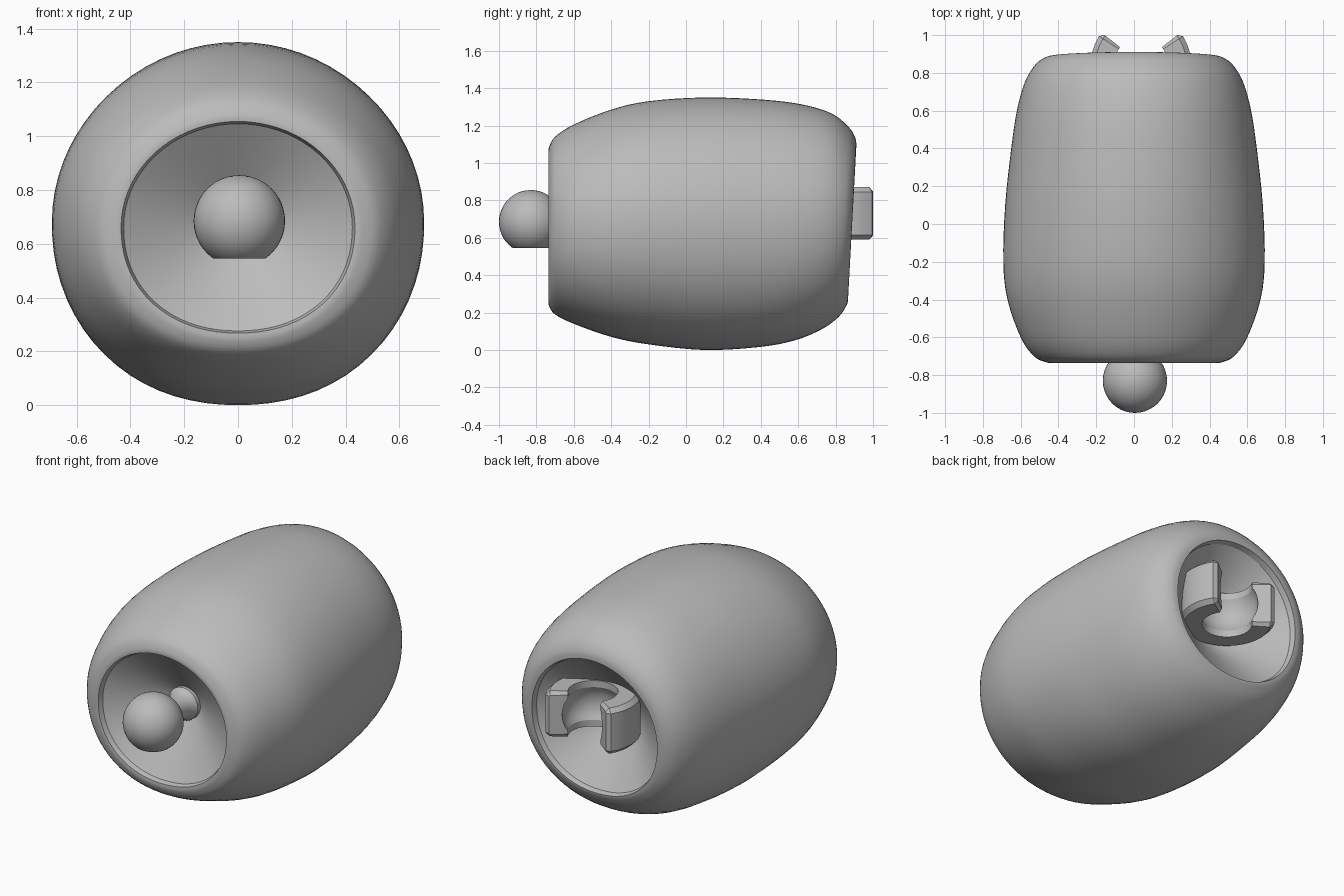
import bpy, bmesh, math
from mathutils import Matrix, Vector

if "Cube" in bpy.data.objects:
    bpy.data.objects.remove(bpy.data.objects["Cube"], do_unlink=True)

grey = bpy.data.materials.new("plain_grey")
grey.use_nodes = True
COLOUR = (0.5, 0.5, 0.5, 1)
grey.diffuse_color = COLOUR
grey.node_tree.nodes["Principled BSDF"].inputs["Base Color"].default_value = COLOUR


def finish(bm, name, angle=35):
    bmesh.ops.recalc_face_normals(bm, faces=bm.faces)
    mesh = bpy.data.meshes.new(name)
    bm.to_mesh(mesh)
    bm.free()
    mesh.materials.append(grey)
    obj = bpy.data.objects.new(name, mesh)
    bpy.context.collection.objects.link(obj)
    bpy.ops.object.select_all(action="DESELECT")
    obj.select_set(True)
    bpy.context.view_layer.objects.active = obj
    bpy.ops.object.shade_smooth_by_angle(angle=math.radians(angle))
    return obj


def loft(bm, rings):
    """Join consecutive closed rings of points with quads and cap both ends."""
    rows = [[bm.verts.new(p) for p in ring] for ring in rings]
    n = len(rows[0])
    for a, b in zip(rows, rows[1:]):
        for i in range(n):
            j = (i + 1) % n
            bm.faces.new((a[i], a[j], b[j], b[i]))
    bm.faces.new(rows[0])
    bm.faces.new(rows[-1])


def smooth_path(points, steps=4):
    """Pass a smooth curve through the given section values."""
    pts = [Vector(p) for p in points]
    pts = [pts[0]] + pts + [pts[-1]]
    result = []
    for a, b, c, d in zip(pts, pts[1:], pts[2:], pts[3:]):
        for s in range(steps):
            t = s / steps
            result.append(b + (c - a) * (t / 2) + (2 * a - 5 * b + 4 * c - d) * (t * t / 2)
                          + (3 * b - a - 3 * c + d) * (t ** 3 / 2))
    return result + [pts[-1]]


def oval(y, half_width, low, high, n=72):
    """Upright oval, fuller below; the back end leans with height."""
    mid, half = (low + high) / 2, (high - low) / 2
    lean = 0.055 * max(0, y) / 0.9
    points = []
    for i in range(n):
        c, s = math.cos(2 * math.pi * i / n), math.sin(2 * math.pi * i / n)
        power = 2.0 if s > 0 else 2.15
        full = (abs(c) ** power + abs(s) ** power) ** (-1 / power)
        z = mid + half * s * full
        points.append((half_width * c * full, y + lean * (z - 0.67), z))
    return points


# Barrel body, rim to rim: y, half width, bottom, top
sections = [
    (-0.735, 0.435, 0.268, 1.055),
    (-0.732, 0.465, 0.235, 1.085),
    (-0.70, 0.53, 0.19, 1.14),
    (-0.60, 0.60, 0.14, 1.205),
    (-0.40, 0.67, 0.07, 1.285),
    (-0.20, 0.692, 0.03, 1.33),
    (0.10, 0.682, 0.0, 1.35),
    (0.40, 0.65, 0.015, 1.338),
    (0.60, 0.62, 0.05, 1.312),
    (0.75, 0.578, 0.11, 1.265),
    (0.84, 0.525, 0.175, 1.195),
    (0.88, 0.47, 0.235, 1.135),
    (0.888, 0.425, 0.26, 1.09),
]
# Recess at each end: a short wall behind the rim, then a cone
front_recess = [(-0.47, 0.03, 0.655, 0.715), (-0.705, 0.425, 0.276, 1.046)]
back_recess = [(0.855, 0.416, 0.269, 1.081), (0.56, 0.03, 0.655, 0.715)]
bm = bmesh.new()
loft(bm, [oval(*s) for s in front_recess + smooth_path(sections) + back_recess])
finish(bm, "body", 25)

# Ball with a flat underside
bm = bmesh.new()
bmesh.ops.create_uvsphere(bm, u_segments=40, v_segments=24, radius=0.17,
                          matrix=Matrix.Translation((0.005, -0.83, 0.685)))
bmesh.ops.bisect_plane(bm, geom=bm.verts[:] + bm.edges[:] + bm.faces[:],
                       plane_co=(0, 0, 0.545), plane_no=(0, 0, -1), clear_outer=True)
bmesh.ops.holes_fill(bm, edges=[e for e in bm.edges if e.is_boundary])
finish(bm, "ball")

# Stem carrying the ball, flared where it meets the recess
bm = bmesh.new()
stem = [(-0.72, 0.08), (-0.66, 0.075), (-0.60, 0.075), (-0.56, 0.085), (-0.54, 0.1), (-0.46, 0.1)]
rings = []
for y, r in stem:
    rings.append([(0.005 + r * math.cos(a * math.pi / 12), y, 0.685 + r * math.sin(a * math.pi / 12))
                  for a in range(24)])
loft(bm, rings)
finish(bm, "ball_stem")

# Open clip with chamfered edges and a hollow round seat: radius, height
bm = bmesh.new()
profile = [(0.14, 0.14), (0.24, 0.14), (0.265, 0.115), (0.265, -0.115), (0.24, -0.14), (0.14, -0.14)]
for i in range(-4, 5):
    z = 0.025 * i
    profile.append((math.sqrt(0.172 ** 2 - z * z), z))
START, END, STEPS = -213, 33, 24
angles = [START + (END - START) * s / STEPS for s in range(STEPS + 1)]
rings = []
for deg in [START - 5] + angles + [END + 5]:
    a = math.radians(deg)
    at_tip = not START <= deg <= END
    ring = []
    for r, z in profile:
        if at_tip:
            r, z = min(r, 0.245), max(-0.12, min(0.12, z))
        ring.append((0.037 + r * math.cos(a), 0.85 + r * math.sin(a), 0.73 + z))
    rings.append(ring)
loft(bm, rings)
finish(bm, "socket_clip", 25)
